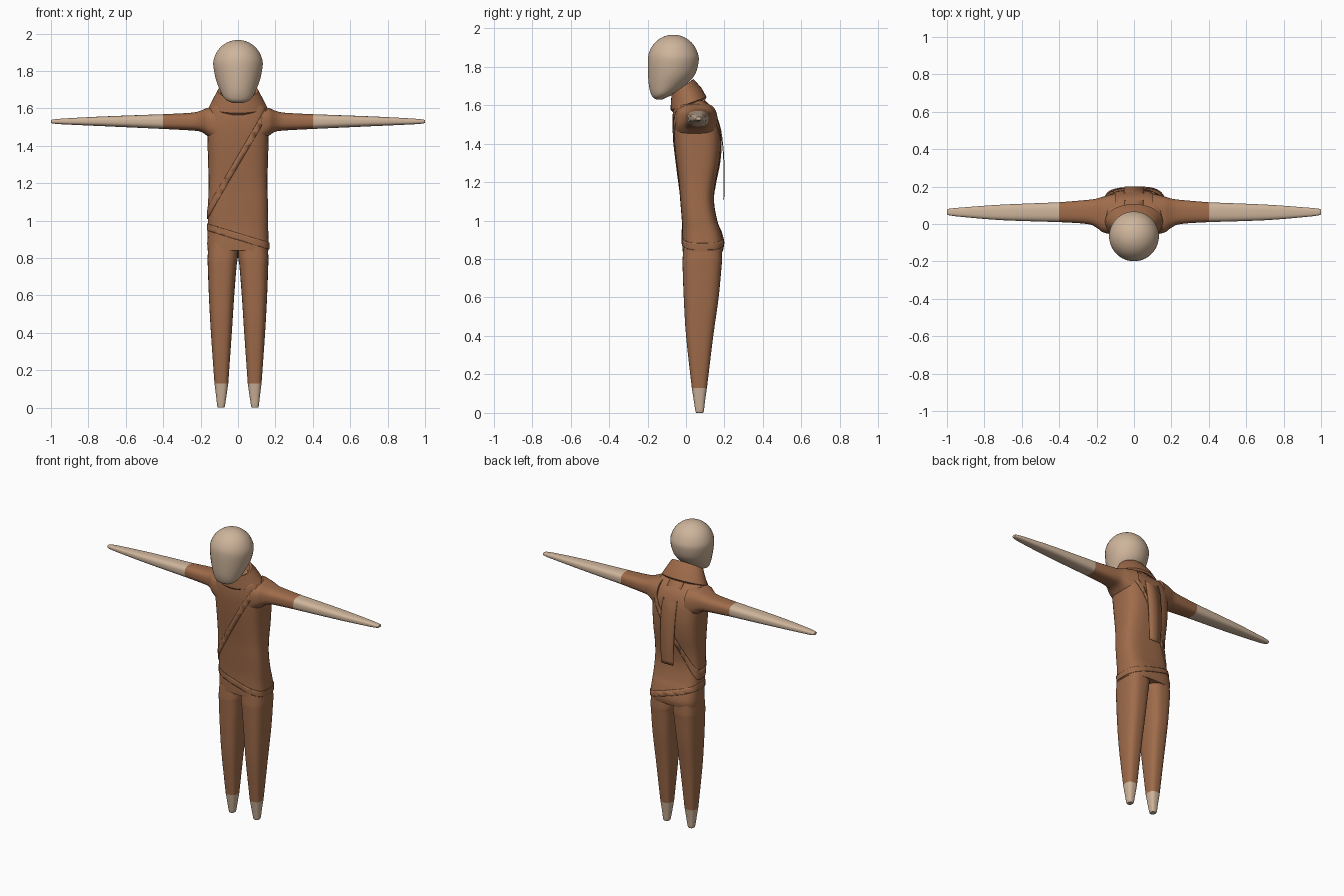
import bpy, bmesh, math
from mathutils import Vector

if "Cube" in bpy.data.objects:
    bpy.data.objects.remove(bpy.data.objects["Cube"])


def material(name, rgb):
    m = bpy.data.materials.new(name)
    m.diffuse_color = (*rgb, 1)
    m.use_nodes = True
    m.node_tree.nodes["Principled BSDF"].inputs["Base Color"].default_value = m.diffuse_color
    return m


CLOTH = material("brown cloth", (0.35, 0.15, 0.07))
SKIN = material("pale skin", (0.62, 0.46, 0.33))


def finish(name, bm, mat, mirror=False):
    bmesh.ops.recalc_face_normals(bm, faces=bm.faces)
    me = bpy.data.meshes.new(name)
    bm.to_mesh(me)
    bm.free()
    me.materials.append(mat)
    me.shade_smooth()
    me.set_sharp_from_angle(angle=math.radians(40))
    ob = bpy.data.objects.new(name, me)
    bpy.context.collection.objects.link(ob)
    if mirror:
        ob.modifiers.new("mirror", 'MIRROR').use_mirror_merge = False
    return ob


def resample(rows, k):
    """Smooth Catmull-Rom rows between the given sections."""
    out = []
    for i in range(len(rows) - 1):
        p = [rows[max(i - 1, 0)], rows[i], rows[i + 1], rows[min(i + 2, len(rows) - 1)]]
        for s in range(k):
            t = s / k
            out.append([0.5 * (2 * b + (c - a) * t + (2 * a - 5 * b + 4 * c - d) * t * t
                               + (3 * b - a - 3 * c + d) * t ** 3) for a, b, c, d in zip(*p)])
    return out + [list(rows[-1])]


def loft(sections, axis='z', n=2.0, sides=32, k=4, caps=(True, True)):
    """Skin superellipse sections (t, a0, a1, b0, b1) along the z or x axis."""
    bm = bmesh.new()
    rings = []
    for t, a0, a1, b0, b1 in resample(sections, k):
        ring = []
        for j in range(sides):
            w = 2 * math.pi * (j + 0.5) / sides
            c, s = math.cos(w), math.sin(w)
            a = (a0 + a1) / 2 + (a1 - a0) / 2 * math.copysign(abs(c) ** (2 / n), c)
            b = (b0 + b1) / 2 + (b1 - b0) / 2 * math.copysign(abs(s) ** (2 / n), s)
            ring.append(bm.verts.new((a, b, t) if axis == 'z' else (t, a, b)))
        rings.append(ring)
    for r, q in zip(rings, rings[1:]):
        for j in range(sides):
            m = (j + 1) % sides
            bm.faces.new((r[j], r[m], q[m], q[j]))
    if caps[0]:
        bm.faces.new(rings[0])
    if caps[1]:
        bm.faces.new(rings[-1])
    return bm


# Head: round skull with the chin drawn down and forward
skull = [(1.63, .03, -.155, -.12), (1.64, .055, -.172, -.10), (1.66, .078, -.183, -.06),
         (1.70, .098, -.193, -.005), (1.76, .12, -.198, .048)]
for deg in (0, 18, 36, 52, 66, 78, 87):
    r = .133 * math.cos(math.radians(deg))
    skull.append((1.832 + .134 * math.sin(math.radians(deg)), r, -.066 - r, -.066 + r))
finish("head", loft([(z, -r, r, a, b) for z, r, a, b in skull]), SKIN)

# Torso in the jacket
torso = [(.84, .163, -.019, .192), (.88, .165, -.02, .197), (.95, .162, -.02, .18),
         (1.0, .162, -.022, .163), (1.1, .16, -.03, .146), (1.2, .158, -.038, .155),
         (1.3, .16, -.05, .174), (1.4, .163, -.062, .182), (1.5, .165, -.07, .174),
         (1.57, .16, -.068, .148), (1.61, .145, -.06, .11), (1.63, .12, -.05, .08)]
torso = [(z, -r, r, a, b) for z, r, a, b in torso]
finish("jacket", loft(torso, n=3.2), CLOTH)

# Legs and feet
leg = [(.88, .0, .158, -.013, .186), (.80, .001, .163, -.018, .188), (.76, .007, .162, -.018, .185),
       (.6, .02, .156, -.012, .17), (.4, .033, .145, .0, .142), (.13, .052, .126, .03, .109)]
foot = [leg[-1], (.06, .062, .117, .041, .099), (.01, .07, .111, .049, .093), (0, .075, .106, .053, .088)]
finish("trouser_legs", loft(leg, n=2.8, caps=(True, False)), CLOTH, True)
finish("feet", loft(foot, n=2.8, caps=(False, True)), SKIN, True)

# Sleeves flaring into the shoulders, bare forearms
sleeve = [(.10, -.06, .165, 1.40, 1.615), (.165, -.045, .147, 1.453, 1.602),
          (.2, -.02, .136, 1.475, 1.588), (.25, .0, .129, 1.482, 1.577), (.4, .01, .116, 1.49, 1.569)]
forearm = [sleeve[-1], (.7, .02, .104, 1.504, 1.558), (.9, .036, .09, 1.513, 1.548),
           (.98, .045, .083, 1.518, 1.542), (1.0, .051, .078, 1.523, 1.538)]
finish("sleeves", loft(sleeve, 'x', 2.8, caps=(True, False)), CLOTH, True)
finish("forearms", loft(forearm, 'x', 2.8, caps=(False, True)), SKIN, True)

# Collar: forward-leaning cone, each ring tilted up towards the back
collar = bmesh.new()
rings = []
for rx, y0, y1, z0, z1 in ((.145, -.07, .10, 1.565, 1.63), (.155, -.08, .107, 1.575, 1.642),
                           (.132, -.079, .08, 1.61, 1.69), (.108, -.075, .04, 1.655, 1.735),
                           (.095, -.066, .03, 1.655, 1.73), (.08, -.055, .02, 1.63, 1.69)):
    ring = []
    for j in range(32):
        w = 2 * math.pi * j / 32
        f = (math.sin(w) + 1) / 2
        ring.append(collar.verts.new((rx * math.cos(w), y0 + (y1 - y0) * f, z0 + (z1 - z0) * f)))
    rings.append(ring)
for r, q in zip(rings, rings[1:]):
    for j in range(32):
        collar.faces.new((r[j], r[(j + 1) % 32], q[(j + 1) % 32], q[j]))
collar.faces.new(rings[-1])
finish("collar", collar, CLOTH)


# Belt and chest strap: slices of the torso surface pushed outward
def band(name, p, q, width):
    bm = loft(torso, n=3.2, caps=(False, False))
    bmesh.ops.recalc_face_normals(bm, faces=bm.faces)
    bm.normal_update()
    for v, nrm in [(v, v.normal.copy()) for v in bm.verts]:
        v.co += nrm * .004
    d = (Vector(q) - Vector(p)).normalized()
    up = Vector((-d.z, 0, d.x))
    for side in (up, -up):
        bmesh.ops.bisect_plane(bm, geom=bm.verts[:] + bm.edges[:] + bm.faces[:],
                               plane_co=Vector(p) + side * width / 2, plane_no=side, clear_outer=True)
    ob = finish(name, bm, CLOTH)
    mod = ob.modifiers.new("thickness", 'SOLIDIFY')
    mod.thickness, mod.offset = .004, -1


band("belt", (-.165, 0, .965), (.165, 0, .865), .035)
band("chest_strap", (-.165, 0, 1.04), (.165, 0, 1.60), .03)

# Cloth tail hanging down the back from the collar
tail = bmesh.new()
path = [(.085, 1.635, .05), (.135, 1.58, .052), (.173, 1.5, .053), (.19, 1.4, .052),
        (.197, 1.3, .05), (.198, 1.2, .047), (.196, 1.11, .043)]
rows = [[tail.verts.new((x * r, y, z)) for x in (-1, 0, 1)] for y, z, r in resample(path, 3)]
for r, q in zip(rows, rows[1:]):
    for j in (0, 1):
        tail.faces.new((r[j], r[j + 1], q[j + 1], q[j]))
tail_ob = finish("back_tail", tail, CLOTH)
mod = tail_ob.modifiers.new("thickness", 'SOLIDIFY')
mod.thickness, mod.offset = .005, 0
